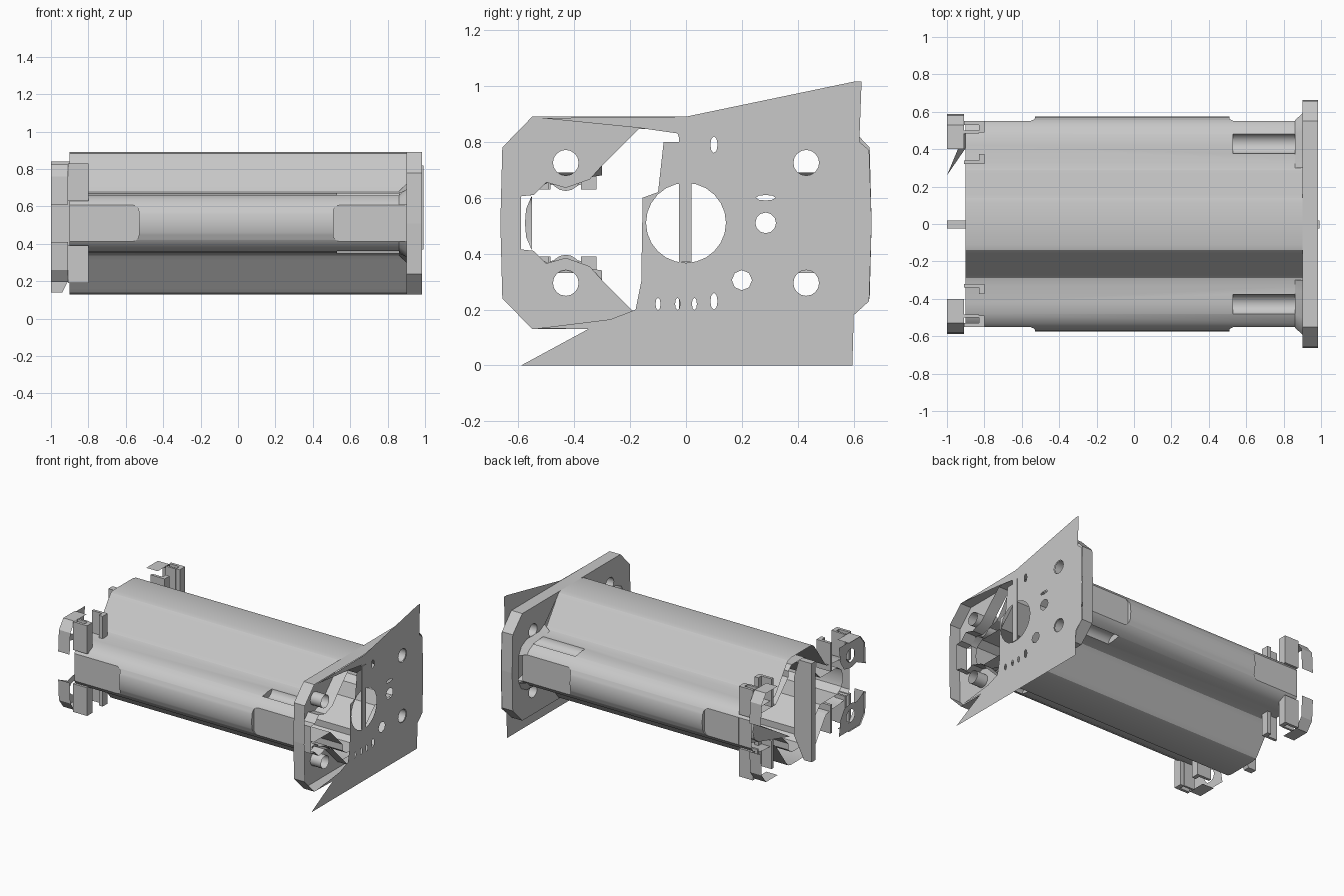
import bpy, bmesh, math
from mathutils import Vector

cube = bpy.data.objects.get("Cube")
if cube:
    bpy.data.objects.remove(cube, do_unlink=True)

mat = bpy.data.materials.new("plain grey")
mat.use_nodes = True
grey = (0.58, 0.58, 0.58, 1)
mat.diffuse_color = grey
mat.node_tree.nodes["Principled BSDF"].inputs["Base Color"].default_value = grey

ZC = 0.51                 # height of the long axis
FX0, FX1 = 0.9, 0.985     # flange back and front
BOLT = (0.43, 0.215)      # bolt offset from the axis
CORNERS = [(sy, sz) for sy in (-1, 1) for sz in (-1, 1)]


def finish(name, bm, smooth=False, normals=True):
    if normals:
        bmesh.ops.recalc_face_normals(bm, faces=bm.faces[:])
    me = bpy.data.meshes.new(name)
    bm.to_mesh(me)
    bm.free()
    me.materials.append(mat)
    ob = bpy.data.objects.new(name, me)
    bpy.context.collection.objects.link(ob)
    if smooth:
        shade(ob)
    return ob


def shade(ob):
    bpy.ops.object.select_all(action='DESELECT')
    ob.select_set(True)
    bpy.context.view_layer.objects.active = ob
    bpy.ops.object.shade_smooth_by_angle(angle=math.radians(32))


def full_profile(quarter):
    """Mirror a quarter outline (top centre to side centre) into a loop of (y, z)."""
    right = quarter + [(y, -z) for y, z in reversed(quarter[:-1])]
    left = [(-y, z) for y, z in reversed(right[1:-1])]
    return [(y, z + ZC) for y, z in right + left]


def corner(points, sy, sz):
    return [(sy * y, ZC + sz * z) for y, z in points]


def circle(y, z, ry, rz=None, n=16):
    rz = rz or ry
    return [(y + ry * math.cos(2 * math.pi * i / n),
             z + rz * math.sin(2 * math.pi * i / n)) for i in range(n)]


def tube(bm, loop, x0, x1, caps=False, end_loop=None, closed=True):
    a = [bm.verts.new((x0, y, z)) for y, z in loop]
    b = [bm.verts.new((x1, y, z)) for y, z in end_loop or loop]
    n = len(loop)
    for i in range(n if closed else n - 1):
        j = (i + 1) % n
        bm.faces.new((a[i], a[j], b[j], b[i]))
    if caps:
        bm.faces.new(a[::-1])
        bm.faces.new(b)


def sheet(bm, loops, x, facing=1):
    """Flat face at x with an outer loop and any number of holes."""
    edges = []
    for loop in loops:
        vs = [bm.verts.new((x, y, z)) for y, z in loop]
        edges += [bm.edges.new((vs[i], vs[(i + 1) % len(vs)])) for i in range(len(vs))]
    res = bmesh.ops.triangle_fill(bm, use_beauty=True, edges=edges, normal=(facing, 0, 0))
    for f in res["geom"]:
        if isinstance(f, bmesh.types.BMFace):
            f.normal_update()
            if f.normal.x * facing < 0:
                f.normal_flip()


def box(bm, lo, hi):
    for v in bmesh.ops.create_cube(bm, size=1)["verts"]:
        v.co = Vector([(lo[k] + hi[k]) / 2 + v.co[k] * (hi[k] - lo[k]) for k in range(3)])


# Body: four-lobed extrusion
outer = full_profile([(0, 0.38), (0.11, 0.38), (0.14, 0.372), (0.16, 0.35), (0.27, 0.195),
                      (0.29, 0.173), (0.33, 0.162), (0.42, 0.16), (0.48, 0.15), (0.53, 0.125),
                      (0.555, 0.09), (0.572, 0.05), (0.576, 0)])
bm = bmesh.new()
tube(bm, outer, -0.9, FX0, caps=True)
body = finish("body", bm)

# Cutters: flat side recesses and bolt troughs
cutters = []
for sy in (-1, 1):
    for x0, x1 in ((-1.2, -0.53), (0.51, 1.2)):
        bm = bmesh.new()
        ya, yb = sorted((sy * 0.55, sy * 0.7))
        box(bm, (x0, ya, ZC - 0.0975), (x1, yb, ZC + 0.0975))
        across = [e for e in bm.edges
                  if abs(e.verts[0].co.y - e.verts[1].co.y) > 0.1]
        bmesh.ops.bevel(bm, geom=across, offset=0.035, segments=4, affect='EDGES', profile=0.5)
        cutters.append(finish("recess_cutter", bm))
for sy, sz in CORNERS:
    bm = bmesh.new()
    tube(bm, circle(sy * BOLT[0], ZC + sz * 0.17, 0.056), 0.53, 1.2, caps=True)
    cutters.append(finish("trough_cutter", bm))
for c in cutters:
    c.hide_render = True
    m = body.modifiers.new("cut", 'BOOLEAN')
    m.operation, m.solver, m.object = 'DIFFERENCE', 'EXACT', c
bpy.context.view_layer.update()
cut_mesh = bpy.data.meshes.new_from_object(
    body.evaluated_get(bpy.context.evaluated_depsgraph_get()))
body.modifiers.clear()
body.data = cut_mesh
for c in cutters:
    bpy.data.objects.remove(c, do_unlink=True)

# Open both ends of the body
bm = bmesh.new()
bm.from_mesh(body.data)
ends = [f for f in bm.faces if abs(f.normal.x) > 0.9 and abs(f.calc_center_median().x) > 0.89]
bmesh.ops.delete(bm, geom=ends, context='FACES')
bm.to_mesh(body.data)
bm.free()
shade(body)

# Flared foot where the body lobes meet the flange
bm = bmesh.new()
lobe = [(0.3, 0.17), (0.36, 0.161), (0.48, 0.15), (0.53, 0.125), (0.555, 0.098)]
foot = [(0.3, 0.21), (0.36, 0.18), (0.5, 0.18), (0.56, 0.15), (0.59, 0.098)]
for sy, sz in CORNERS:
    tube(bm, corner(lobe, sy, sz), 0.86, FX0, end_loop=corner(foot, sy, sz), closed=False)
finish("body_foot", bm, True)

# Inner liner of the body
bm = bmesh.new()
tube(bm, full_profile([(0, 0.31), (0.07, 0.31), (0.11, 0.28), (0.11, 0.235),
                       (0.25, 0.095), (0.44, 0.095), (0.49, 0.06), (0.505, 0)]), -0.88, FX0)
finish("inner_liner", bm, True)

# Flange: rim, back face in four corners, opening and bolt sleeves
rim = [(0, 0.38), (0.55, 0.38), (0.657, 0.27), (0.664, 0)]
opening = [(0, 0.345), (0.17, 0.335), (0.3, 0.205), (0.345, 0.155), (0.43, 0.125),
           (0.5, 0.145), (0.545, 0.1), (0.59, 0.095), (0.59, 0)]
bolts = [circle(sy * BOLT[0], ZC + sz * BOLT[1], 0.046) for sy, sz in CORNERS]
bm = bmesh.new()
tube(bm, full_profile(rim), FX0, FX1)
finish("flange_rim", bm)
bm = bmesh.new()
for (sy, sz), hole in zip(CORNERS, bolts):
    sheet(bm, [corner(rim + opening[::-1], sy, sz), hole], FX0, -1)
finish("flange_back", bm, normals=False)
bm = bmesh.new()
tube(bm, full_profile(opening), FX0, FX1)
finish("flange_opening", bm, True)
bm = bmesh.new()
for b in bolts:
    tube(bm, b, FX0, FX1)
finish("bolt_sleeves", bm, True)

# Front cap with ragged outline and holes
cap = [(-0.52, 0.885), (0, 0.89), (0.6, 1.015), (0.628, 1.015), (0.62, 0.8), (0.655, 0.77),
       (0.664, ZC), (0.655, 0.23), (0.6, 0.18), (0.595, 0), (-0.59, 0), (-0.35, 0.13),
       (-0.53, 0.133), (-0.27, 0.165), (-0.18, 0.2), (-0.16, 0.3), (-0.155, 0.6),
       (-0.1, 0.62), (-0.08, 0.8), (-0.02, 0.8), (-0.03, 0.83), (-0.17, 0.85)]
holes = [circle(0, ZC, 0.143, n=24), circle(0.285, ZC, 0.037, n=12),
         circle(0.285, 0.6, 0.035, 0.01, 8)]
for sz in (-1, 1):
    holes += [circle(BOLT[0], ZC + sz * BOLT[1], 0.046),
              circle(0.1, ZC + sz * 0.28, 0.013, 0.03, 8)]
holes += [circle(y, 0.22, 0.009, 0.022, 8) for y in (-0.1, -0.03, 0.03)]
holes.append(circle(0.2, 0.305, 0.036, n=8))
bm = bmesh.new()
sheet(bm, [cap] + holes, FX1 + 0.004)
finish("front_cap", bm, normals=False)
bm = bmesh.new()
box(bm, (FX1, -0.025, 0.37), (FX1 + 0.007, 0.02, 0.82))
finish("front_bar", bm)

# Rear clips: C-shaped pockets, open along the bolt line
bm = bmesh.new()
for sy, sz in CORNERS:
    za, zb = sorted((ZC + sz * 0.12, ZC + sz * 0.32))
    for x0, x1, y0, y1 in ((-0.91, -0.8, 0.53, 0.55), (-0.83, -0.8, 0.49, 0.55),
                           (-0.83, -0.8, 0.32, 0.375), (-0.91, -0.8, 0.32, 0.34),
                           (-0.91, -0.83, 0.485, 0.5)):
        ya, yb = sorted((sy * y0, sy * y1))
        box(bm, (x0, ya, za), (x1, yb, zb))
finish("rear_clips", bm)

# Rear rim corners
bm = bmesh.new()
for sy, sz in CORNERS:
    tube(bm, corner([(0.4, 0.315), (0.53, 0.315), (0.58, 0.25), (0.588, 0.1)], sy, sz),
         -1, -0.91, closed=False)
finish("rear_rim", bm)

# Torn flap continuing the left side recess
bm = bmesh.new()
bm.faces.new([bm.verts.new(p) for p in ((-0.8, 0.552, ZC + 0.0975), (-0.9, 0.5, 0.56),
                                        (-1, 0.26, 0.415), (-0.8, 0.552, ZC - 0.0975))])
finish("rear_flap", bm)

# Rear centre rib, tapering forward
bm = bmesh.new()
rib = [(-1, 0.14), (-1, 0.84), (-0.9, 0.84), (-0.86, 0.7), (-0.86, 0.3), (-0.94, 0.14)]
sides = [[bm.verts.new((x, y, z)) for x, z in rib] for y in (-0.025, 0.02)]
for side in sides:
    bm.faces.new(side)
for i in range(len(rib)):
    j = (i + 1) % len(rib)
    bm.faces.new((sides[0][i], sides[0][j], sides[1][j], sides[1][i]))
finish("rear_rib", bm)

# Rear end plate fragments on the right side
bm = bmesh.new()
for sz in (-1, 1):
    frag = corner([(0.585, 0.1), (0.58, 0.25), (0.53, 0.315), (0.3, 0.315), (0.32, 0.2),
                   (0.36, 0.14), (0.43, 0.125), (0.5, 0.14)], -1, sz)
    sheet(bm, [frag, circle(-BOLT[0], ZC + sz * BOLT[1], 0.046)], -0.99, -1)
finish("rear_plate", bm, normals=False)
